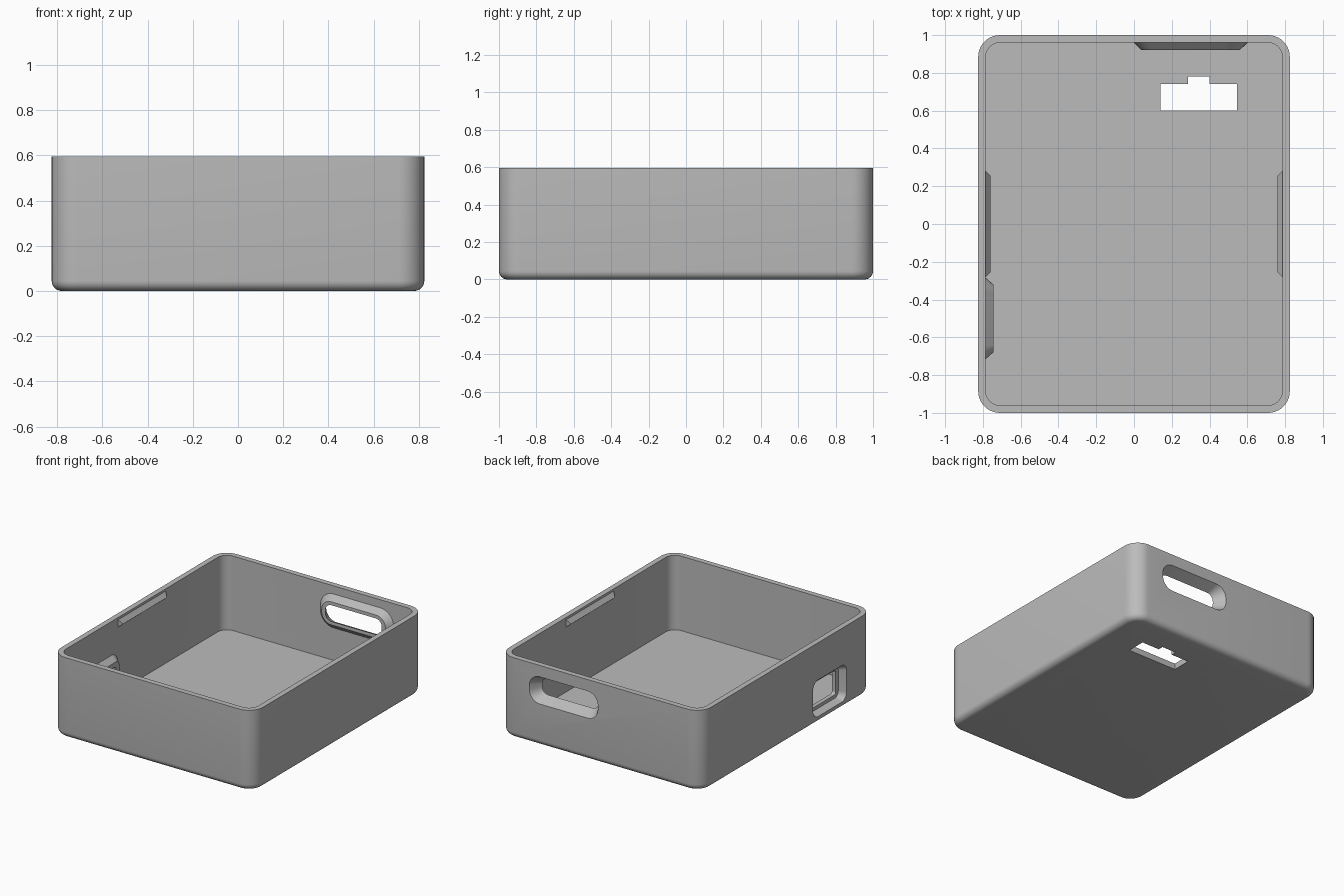
import bpy, bmesh, math
from mathutils import Vector

old = bpy.data.objects.get("Cube")
if old:
    bpy.data.objects.remove(old, do_unlink=True)

# Single matte grey for the whole tray
grey = bpy.data.materials.new("light grey plastic")
grey.use_nodes = True
GREY = (0.5, 0.5, 0.5, 1)
grey.diffuse_color = GREY
grey.node_tree.nodes["Principled BSDF"].inputs["Base Color"].default_value = GREY

# How a section (u, v) at depth w maps to space
FLOOR = lambda u, v, w: Vector((u, v, w))
BACK = lambda u, v, w: Vector((u, w, v))
SIDE = lambda u, v, w: Vector((w, u, v))


def rounded_rect(hu, hv, r, steps=10):
    pts = []
    for k, (su, sv) in enumerate([(1, 1), (-1, 1), (-1, -1), (1, -1)]):
        for i in range(steps + 1):
            a = math.pi / 2 * (k + i / steps)
            pts.append((su * (hu - r) + r * math.cos(a), sv * (hv - r) + r * math.sin(a)))
    return pts


def finish(bm, name):
    bmesh.ops.recalc_face_normals(bm, faces=bm.faces)
    mesh = bpy.data.meshes.new(name)
    bm.to_mesh(mesh)
    bm.free()
    mesh.materials.append(grey)
    obj = bpy.data.objects.new(name, mesh)
    bpy.context.collection.objects.link(obj)
    return obj


def loft(name, plane, centre, sections):
    """Closed solid through rounded rectangles (half u, half v, radius, depth)."""
    bm = bmesh.new()
    rings = []
    for hu, hv, r, w in sections:
        rings.append([bm.verts.new(plane(centre[0] + u, centre[1] + v, w))
                      for u, v in rounded_rect(hu, hv, r)])
    for a, b in zip(rings, rings[1:]):
        for i in range(len(a)):
            j = (i + 1) % len(a)
            bm.faces.new((a[i], a[j], b[j], b[i]))
    bm.faces.new(rings[0])
    bm.faces.new(rings[-1])
    return finish(bm, name)


def prism(name, outline, z0, z1):
    bm = bmesh.new()
    face = bm.faces.new([bm.verts.new((x, y, z0)) for x, y in outline])
    top = bmesh.ops.extrude_face_region(bm, geom=[face])
    verts = [g for g in top["geom"] if isinstance(g, bmesh.types.BMVert)]
    bmesh.ops.translate(bm, verts=verts, vec=(0, 0, z1 - z0))
    return finish(bm, name)


def combine(target, tool, operation):
    mod = target.modifiers.new(tool.name, "BOOLEAN")
    mod.object = tool
    mod.operation = operation
    mod.solver = "EXACT"
    bpy.context.view_layer.objects.active = target
    bpy.ops.object.modifier_apply(modifier=mod.name)
    bpy.data.objects.remove(tool, do_unlink=True)


# Tray shell: rounded bottom edge, outer wall, rim, inner wall, floor
HX, HY, TOP, FIL, WALL, BASE = 0.825, 1.0, 0.595, 0.045, 0.04, 0.045
profile = []
for i in range(7):
    a = math.pi / 2 * i / 6
    inset = FIL * (1 - math.sin(a))
    profile.append((HX - inset, HY - inset, 0.115 - inset, FIL * (1 - math.cos(a))))
profile.append((HX, HY, 0.115, TOP))
for z in (TOP, BASE):
    profile.append((HX - WALL, HY - WALL, 0.075, z))
tray = loft("tray", FLOOR, (0, 0), profile)

# Back slot: raised surround inside, tapered opening through the wall
slot = (0.3, 0.41)
combine(tray, loft("slot_surround", BACK, slot,
                   [(0.3, 0.125, 0.11, 0.98), (0.3, 0.125, 0.11, 0.96),
                    (0.26, 0.085, 0.075, 0.92)]), "UNION")
combine(tray, loft("slot_opening", BACK, slot,
                   [(0.28, 0.1, 0.085, 1.02), (0.28, 0.1, 0.085, 1.0),
                    (0.23, 0.06, 0.05, 0.92), (0.23, 0.06, 0.05, 0.9)]), "DIFFERENCE")

# Side port: raised surround inside, outer recess and smaller hole
port = (-0.5, 0.185)
combine(tray, loft("port_surround", SIDE, port,
                   [(0.215, 0.16, 0.07, -0.8), (0.215, 0.16, 0.07, -0.785),
                    (0.18, 0.125, 0.04, -0.745)]), "UNION")
combine(tray, loft("port_recess", SIDE, port,
                   [(0.195, 0.135, 0.055, -0.85), (0.195, 0.135, 0.055, -0.825),
                    (0.17, 0.115, 0.04, -0.775)]), "DIFFERENCE")
combine(tray, loft("port_hole", SIDE, port,
                   [(0.14, 0.09, 0.02, -0.8), (0.14, 0.09, 0.02, -0.7)]), "DIFFERENCE")

# Stepped cutout in the floor
combine(tray, prism("floor_cutout",
                    [(0.14, 0.6), (0.545, 0.6), (0.545, 0.74), (0.4, 0.74), (0.4, 0.78),
                     (0.285, 0.78), (0.285, 0.74), (0.14, 0.74)], -0.1, 0.1), "DIFFERENCE")

# Wedge-shaped snap ridges under the rim on both long walls
for side, label in ((1, "left"), (-1, "right")):
    bm = bmesh.new()
    for x, y, z in ((0.79, 0.285, 0.585), (0.79, 0.285, 0.52), (0.76, 0.255, 0.545)):
        for s in (1, -1):
            bm.verts.new((side * x, s * y, z))
    bmesh.ops.convex_hull(bm, input=bm.verts)
    finish(bm, label + "_snap_ridge")

# Smooth the rounded corners while keeping edges crisp
bpy.ops.object.select_all(action="DESELECT")
tray.select_set(True)
bpy.context.view_layer.objects.active = tray
bpy.ops.object.shade_smooth_by_angle(angle=math.radians(30))
